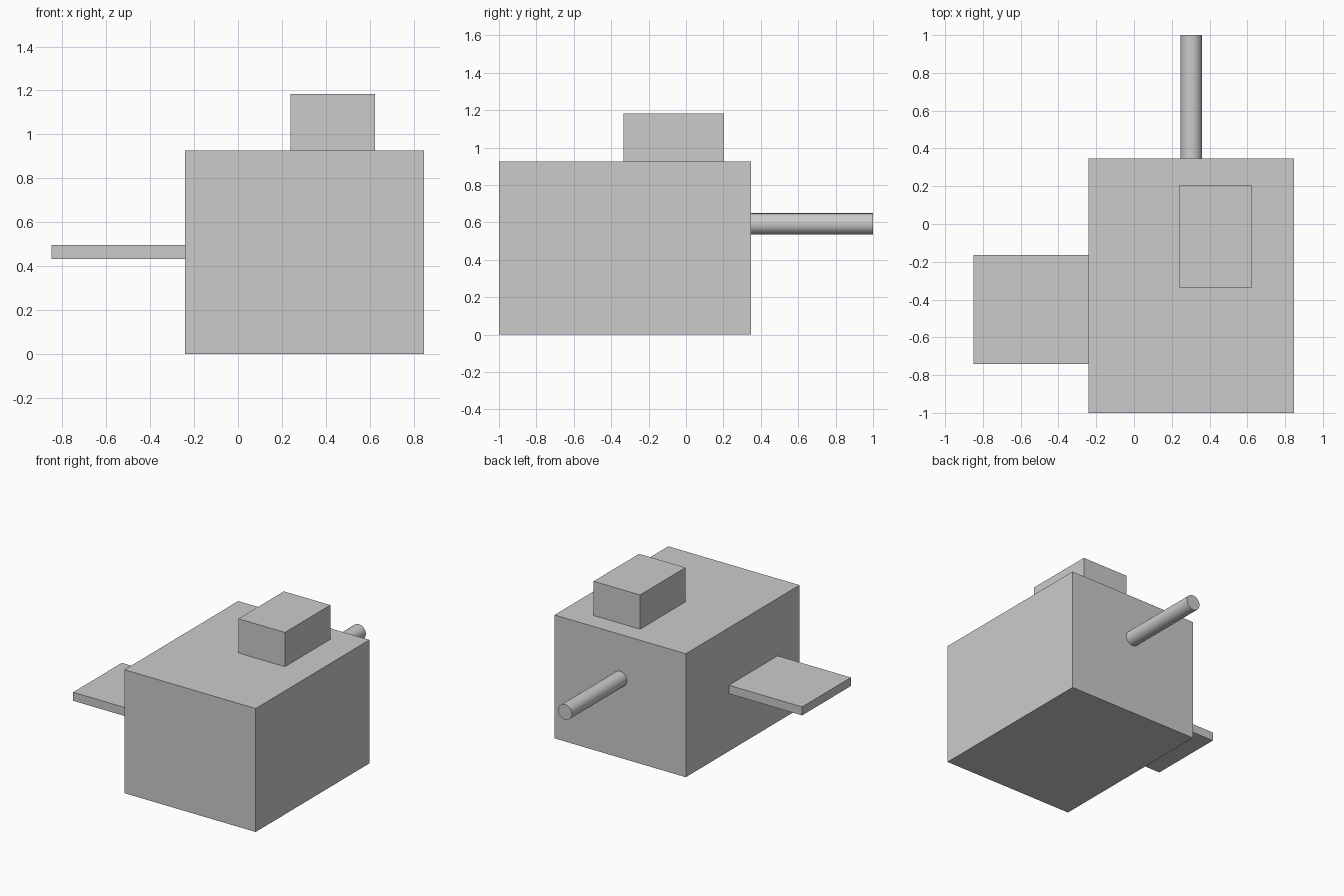
import bpy
import math

if "Cube" in bpy.data.objects:
    bpy.data.objects.remove(bpy.data.objects["Cube"])


def box(name, x, y, z):
    """Add a box spanning the given (min, max) ranges."""
    spans = (x, y, z)
    bpy.ops.mesh.primitive_cube_add(size=1, location=[(a + b) / 2 for a, b in spans])
    obj = bpy.context.object
    obj.name = name
    obj.scale = [b - a for a, b in spans]
    bpy.ops.object.transform_apply(location=False, rotation=False, scale=True)
    return obj


# Main block, resting on the ground
box("main_body", (-0.242, 0.847), (-1.0, 0.348), (0.0, 0.926))

# Small block on top
box("top_block", (0.239, 0.624), (-0.335, 0.203), (0.926, 1.183))

# Thin shelf on the left side
box("side_shelf", (-0.85, -0.242), (-0.74, -0.163), (0.431, 0.495))

# Round rod sticking out of the back
y0, y1 = 0.348, 1.0
bpy.ops.mesh.primitive_cylinder_add(
    vertices=48, radius=0.057, depth=y1 - y0,
    location=(0.304, (y0 + y1) / 2, 0.592), rotation=(math.pi / 2, 0, 0))
bpy.context.object.name = "back_rod"
bpy.ops.object.shade_smooth_by_angle(angle=math.radians(30))
